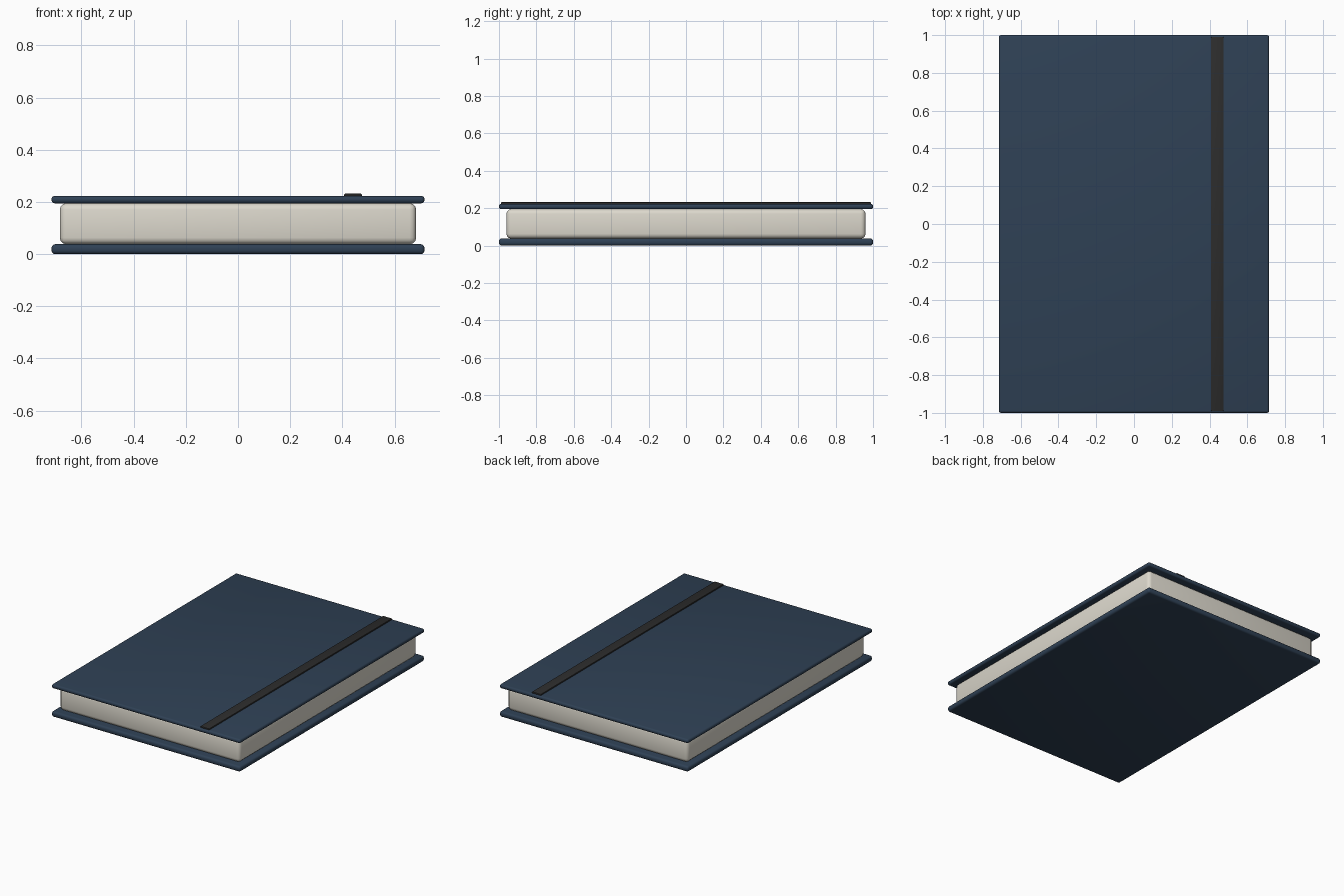
import bpy

if "Cube" in bpy.data.objects:
    bpy.data.objects.remove(bpy.data.objects["Cube"])


def material(name, color):
    m = bpy.data.materials.new(name)
    m.diffuse_color = (*color, 1)
    m.use_nodes = True
    m.node_tree.nodes["Principled BSDF"].inputs["Base Color"].default_value = m.diffuse_color
    return m


def rounded_box(name, x, y, z, bevel, segments, mat):
    """Box from (min, max) pairs with rounded edges."""
    bpy.ops.mesh.primitive_cube_add(size=1, location=[sum(r) / 2 for r in (x, y, z)])
    ob = bpy.context.object
    ob.name = name
    ob.scale = [r[1] - r[0] for r in (x, y, z)]
    bpy.ops.object.transform_apply(location=False, rotation=False, scale=True)
    mod = ob.modifiers.new("rounding", 'BEVEL')
    mod.width = bevel
    mod.segments = segments
    ob.data.materials.append(mat)
    bpy.ops.object.modifier_apply(modifier=mod.name)
    bpy.ops.object.shade_smooth_by_angle()
    return ob


navy = material("navy_cover", (0.028, 0.052, 0.09))
cream = material("cream_paper", (0.72, 0.69, 0.61))
black = material("black_elastic", (0.025, 0.025, 0.025))

# Covers overhang the page block on every side
rounded_box("back_cover", (-.715, .715), (-1, 1), (0, .038), .014, 3, navy)
rounded_box("front_cover", (-.715, .715), (-1, 1), (.195, .223), .012, 3, navy)

# Page block
rounded_box("page_block", (-.683, .683), (-.96, .96), (.038, .195), .025, 3, cream)

# Elastic closure band lying on the front cover
rounded_box("elastic_band", (.407, .475), (-.99, .99), (.22, .232), .004, 2, black)
